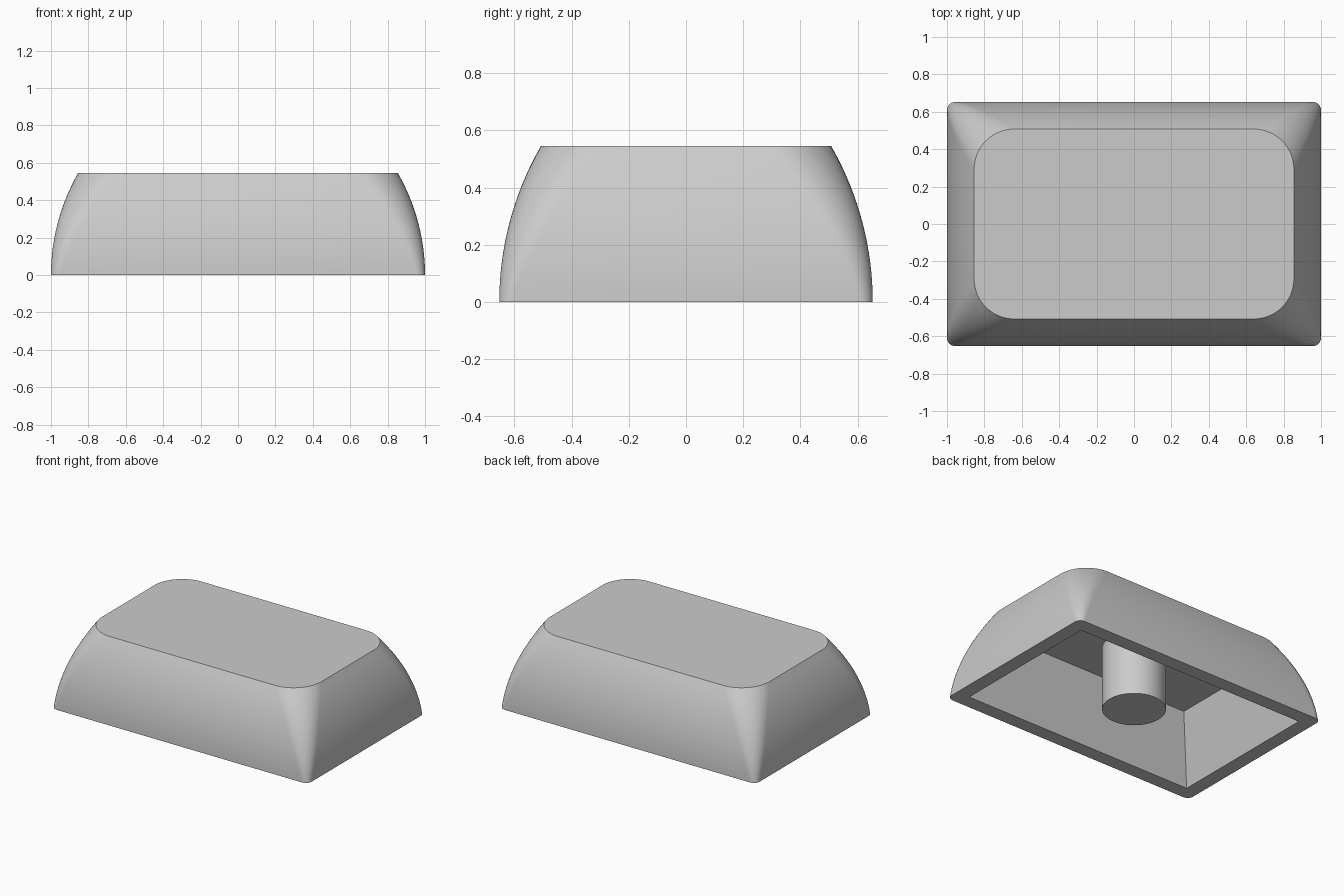
import bpy
import bmesh
from math import cos, sin, pi, sqrt, radians

cube = bpy.data.objects.get("Cube")
if cube:
    bpy.data.objects.remove(cube, do_unlink=True)

HALF_X, HALF_Y, HEIGHT = 1.0, 0.653, 0.545
TAPER, WALL = 0.145, 0.1
BASE_RADIUS, TOP_RADIUS = 0.045, 0.215
CORNER_STEPS, RINGS = 12, 16

grey = bpy.data.materials.new("plain grey")
grey.use_nodes = True
colour = (0.6, 0.6, 0.6, 1)
grey.diffuse_color = colour
grey.node_tree.nodes["Principled BSDF"].inputs["Base Color"].default_value = colour


def ring(bm, inset, z, radius):
    """Rounded rectangle, inset from the base outline."""
    verts = []
    for i, (sx, sy) in enumerate([(1, 1), (-1, 1), (-1, -1), (1, -1)]):
        for k in range(CORNER_STEPS + 1):
            a = (i + k / CORNER_STEPS) * pi / 2
            verts.append(bm.verts.new((
                sx * (HALF_X - inset - radius) + radius * cos(a),
                sy * (HALF_Y - inset - radius) + radius * sin(a), z)))
    return verts


def finish(bm, name):
    bmesh.ops.remove_doubles(bm, verts=bm.verts, dist=1e-5)
    bmesh.ops.recalc_face_normals(bm, faces=bm.faces)
    mesh = bpy.data.meshes.new(name)
    bm.to_mesh(mesh)
    bm.free()
    mesh.materials.append(grey)
    obj = bpy.data.objects.new(name, mesh)
    bpy.context.collection.objects.link(obj)
    bpy.ops.object.select_all(action='DESELECT')
    obj.select_set(True)
    bpy.context.view_layer.objects.active = obj
    bpy.ops.object.shade_smooth_by_angle(angle=radians(30))
    return obj


# Hollow cap: bulged outer sides, flat rim, then a tapered sharp-cornered cavity
bm = bmesh.new()
bulge = (HEIGHT ** 2 + TAPER ** 2) / (2 * TAPER)
loops = []
for i in range(RINGS, -1, -1):
    t = i / RINGS
    z = t * HEIGHT
    loops.append(ring(bm, bulge - sqrt(bulge ** 2 - z ** 2), z,
                      BASE_RADIUS + t * (TOP_RADIUS - BASE_RADIUS)))
loops.append(ring(bm, WALL, 0, 0))
loops.append(ring(bm, WALL + TAPER, HEIGHT - WALL, 0))
for a, b in zip(loops, loops[1:]):
    for k in range(len(a)):
        n = (k + 1) % len(a)
        bm.faces.new((a[k], a[n], b[n], b[k]))
bm.faces.new(loops[0])
bm.faces.new(loops[-1])
finish(bm, "cap_shell")

# Central round stem, reaching from the ceiling down to the rim plane
bm = bmesh.new()
stem_height = HEIGHT - WALL / 2
bmesh.ops.create_cone(bm, cap_ends=True, segments=48, radius1=0.203,
                      radius2=0.203, depth=stem_height)
bmesh.ops.translate(bm, verts=bm.verts, vec=(0, 0, stem_height / 2))
finish(bm, "stem")
